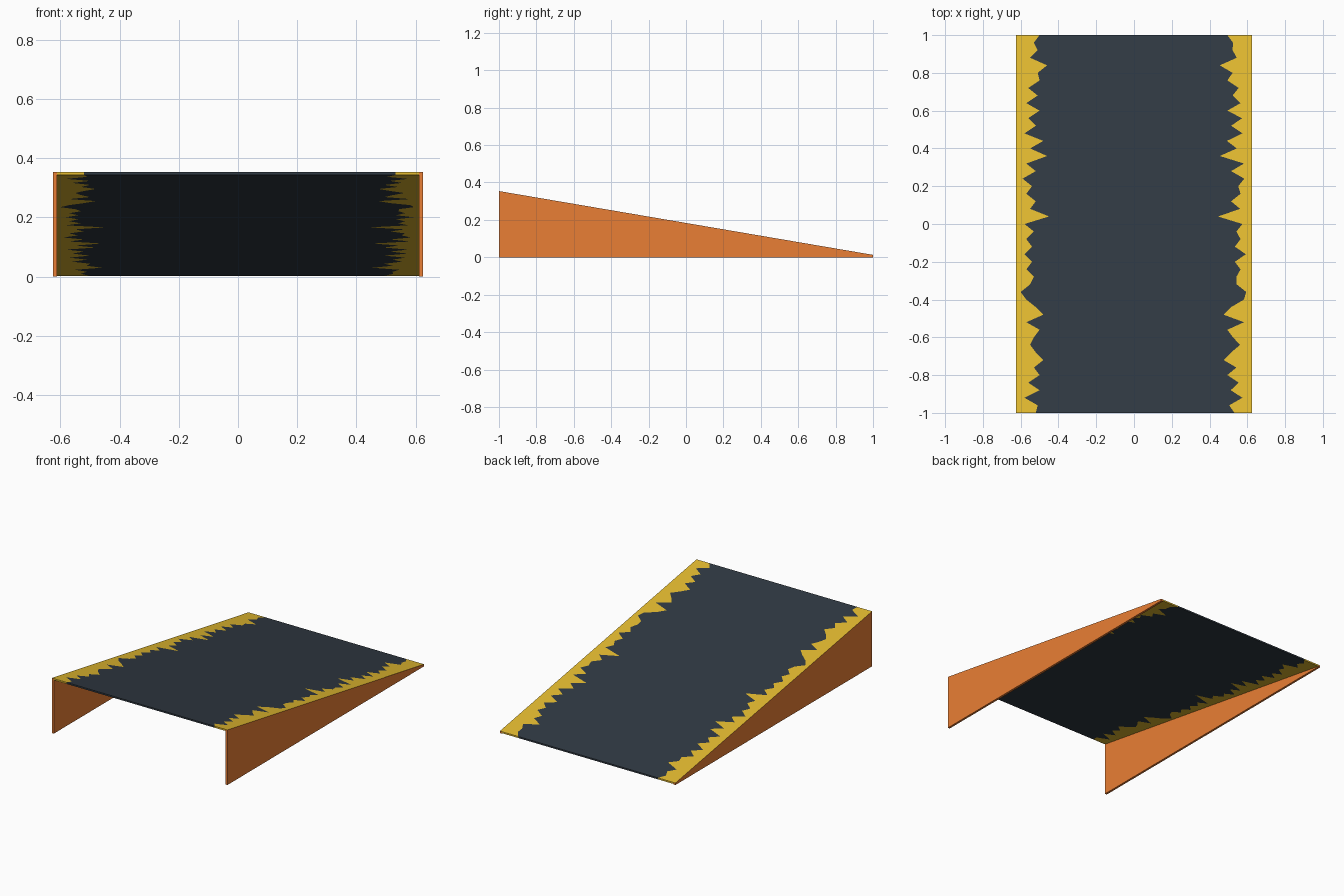
import bpy, bmesh

if "Cube" in bpy.data.objects:
    bpy.data.objects.remove(bpy.data.objects["Cube"])

W, T = 0.625, 0.014          # half width, panel thickness
HIGH, LOW, DECK = 0.354, 0.013, 0.01


def material(name, col):
    m = bpy.data.materials.new(name)
    m.diffuse_color = (*col, 1)
    m.use_nodes = True
    m.node_tree.nodes["Principled BSDF"].inputs["Base Color"].default_value = m.diffuse_color
    return m


slate = material("slate", (0.03, 0.042, 0.056))
yellow = material("yellow", (0.78, 0.50, 0.03))
orange = material("orange", (0.82, 0.21, 0.035))


def top(y):
    return HIGH + (LOW - HIGH) * (y + 1) / 2


def finish(name, bm, mats):
    me = bpy.data.meshes.new(name)
    bm.normal_update()
    bm.to_mesh(me)
    bm.free()
    for m in mats:
        me.materials.append(m)
    ob = bpy.data.objects.new(name, me)
    bpy.context.collection.objects.link(ob)


# Half width of the dark area, running from the high front to the low back
edge = [.52, .51, .58, .50, .56, .50, .53, .48, .52, .55, .53, .50, .57, .48,
        .52, .57, .60, .55, .53, .57, .54, .58, .54, .57, .53, .58, .45, .55,
        .52, .57, .54, .59, .52, .57, .46, .55, .48, .58, .52, .56, .50, .57,
        .51, .56, .50, .51, .46, .55, .51, .53, .50]

# Sloping deck with worn yellow borders showing on both faces
bm = bmesh.new()
inner = W - T
rows = []
for i, e in enumerate(edge):
    y = -1 + 2 * i / (len(edge) - 1)
    r = e + (0.012 if i % 3 == 0 else -0.006)
    xs = (-inner, -e, r, inner)
    rows.append([[bm.verts.new((x, y, top(y) - d)) for x in xs] for d in (0, DECK)])
for a, b in zip(rows, rows[1:]):
    for j in range(3):
        m = 0 if j == 1 else 1
        bm.faces.new((a[0][j], a[0][j + 1], b[0][j + 1], b[0][j])).material_index = m
        bm.faces.new((a[1][j], b[1][j], b[1][j + 1], a[1][j + 1])).material_index = m
for r, flip in ((rows[0], False), (rows[-1], True)):
    for j in range(3):
        q = [r[0][j], r[1][j], r[1][j + 1], r[0][j + 1]]
        f = bm.faces.new(q[::-1] if flip else q)
        f.material_index = 0 if j == 1 else 1
finish("ramp_deck", bm, (slate, yellow))

# Tapered side panels with yellow top edges
for name, s in (("left_panel", -1), ("right_panel", 1)):
    bm = bmesh.new()
    prof = [(-1, 0), (1, 0), (1, LOW), (-1, HIGH)]
    a, b = [[bm.verts.new((s * x, y, z)) for y, z in prof] for x in (inner, W)]
    bm.faces.new(a[::-1])
    bm.faces.new(b)
    for i in range(4):
        k = (i + 1) % 4
        bm.faces.new((a[i], a[k], b[k], b[i])).material_index = 1 if i == 2 else 0
    bmesh.ops.recalc_face_normals(bm, faces=bm.faces)
    finish(name, bm, (orange, yellow))
